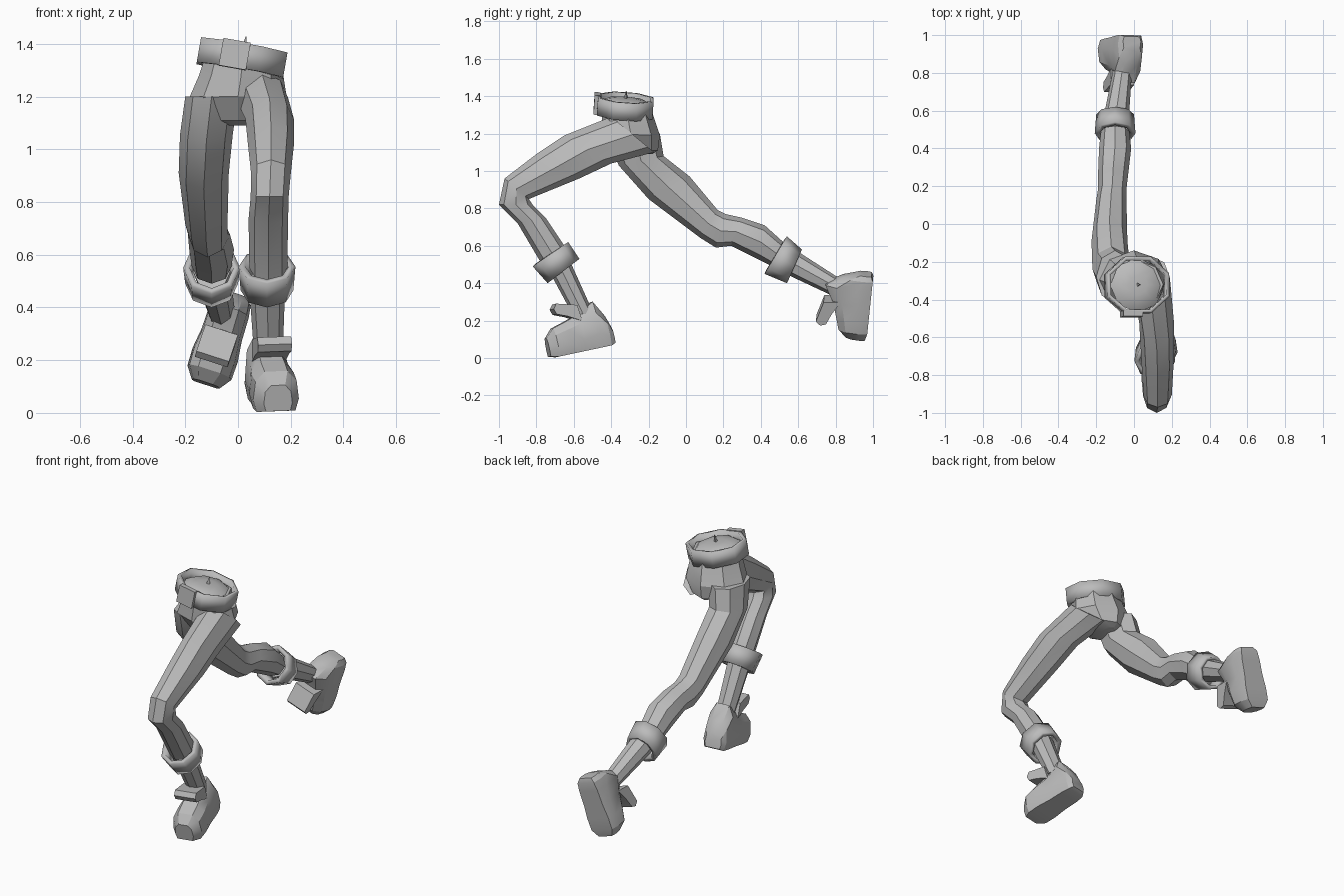
import bpy
import bmesh
from math import sin, cos, tau, radians
from mathutils import Matrix, Vector

default_cube = bpy.data.objects.get("Cube")
if default_cube:
    bpy.data.objects.remove(default_cube, do_unlink=True)

grey = bpy.data.materials.new("plain grey")
grey.use_nodes = True
grey.diffuse_color = (0.5, 0.5, 0.5, 1)
grey.node_tree.nodes["Principled BSDF"].inputs["Base Color"].default_value = grey.diffuse_color


def finish(name, mesh_builder, matrix=None, smooth_angle=28):
    """Turn a bmesh into a named, shaded object."""
    bmesh.ops.recalc_face_normals(mesh_builder, faces=mesh_builder.faces)
    if matrix:
        mesh_builder.transform(matrix)
    mesh = bpy.data.meshes.new(name)
    mesh_builder.to_mesh(mesh)
    mesh_builder.free()
    mesh.materials.append(grey)
    part = bpy.data.objects.new(name, mesh)
    bpy.context.collection.objects.link(part)
    bpy.ops.object.select_all(action="DESELECT")
    part.select_set(True)
    bpy.context.view_layer.objects.active = part
    bpy.ops.object.shade_smooth_by_angle(angle=radians(smooth_angle))
    return part


def skin(name, rings, capped=True, matrix=None, smooth_angle=28):
    """Join rings of points into a tube."""
    bm = bmesh.new()
    loops = [[bm.verts.new(point) for point in ring] for ring in rings]
    count = len(loops[0])
    for low, high in zip(loops, loops[1:]):
        for i in range(count):
            j = (i + 1) % count
            bm.faces.new((low[i], low[j], high[j], high[i]))
    if capped:
        bm.faces.new(loops[0])
        bm.faces.new(loops[-1])
    return finish(name, bm, matrix, smooth_angle)


def section(x, half_width, edge_a, edge_b, sides=8, turn=0.0):
    """Oval ring spanning two outline points in the side plane."""
    a, b = Vector((x, *edge_a)), Vector((x, *edge_b))
    middle, arm = (a + b) / 2, (a - b) / 2
    side = Vector((half_width, 0, 0))
    angles = [tau * (i + turn) / sides for i in range(sides)]
    return [middle + side * cos(t) + arm * sin(t) for t in angles]


def hollow(part, thickness):
    wall = part.modifiers.new("wall", "SOLIDIFY")
    wall.thickness = thickness
    wall.offset = -1


def limb(name, stations):
    return skin(name, [section(*station) for station in stations])


def cuff(name, stations):
    part = skin(name, [section(*station) for station in stations], capped=False, smooth_angle=15)
    hollow(part, 0.025)


# Trouser legs, as sections from hip to shin
limb("left_trouser_leg", [
    (.09, .1, (-.4, 1.29), (-.17, 1.1)),
    (.12, .092, (-.65, 1.19), (-.4, 1.04)),
    (.125, .088, (-.8, 1.09), (-.57, .96)),
    (.125, .075, (-.97, .96), (-.84, .85)),
    (.12, .072, (-1, .82), (-.82, .82)),
    (.115, .075, (-.9, .72), (-.75, .75)),
    (.115, .072, (-.77, .5), (-.65, .6)),
])
limb("right_trouser_leg", [
    (-.1, .1, (-.14, 1.2), (-.42, 1.2)),
    (-.12, .1, (-.12, 1.08), (-.36, 1.03)),
    (-.13, .095, (.02, .97), (-.2, .85)),
    (-.12, .08, (.17, .79), (.08, .64)),
    (-.115, .075, (.21, .77), (.16, .59)),
    (-.11, .08, (.3, .75), (.24, .6)),
    (-.1, .085, (.42, .71), (.38, .53)),
    (-.1, .075, (.52, .62), (.46, .49)),
])

# Ankles and turned-up cuffs
limb("left_ankle", [
    (.11, .07, (-.74, .48), (-.63, .54)),
    (.115, .055, (-.61, .24), (-.49, .23)),
])
limb("right_ankle", [
    (-.1, .07, (.55, .6), (.49, .47)),
    (-.06, .05, (.83, .42), (.81, .32)),
])
cuff("left_cuff", [
    (.11, .108, (-.82, .49), (-.63, .62)),
    (.11, .1, (-.74, .4), (-.57, .53)),
])
cuff("right_cuff", [
    (-.1, .108, (.54, .65), (.42, .45)),
    (-.1, .1, (.62, .58), (.54, .4)),
])

# Hips, waist down to the crotch
limb("hips", [
    (.015, .14, (-.19, 1.35), (-.45, 1.35)),
    (.012, .16, (-.17, 1.28), (-.45, 1.28)),
    (0, .185, (-.14, 1.19), (-.45, 1.2)),
    (0, .12, (-.15, 1.11), (-.39, 1.11)),
    (0, .04, (-.18, 1.09), (-.35, 1.09)),
])

# Tilted belt with buckle, and the closed waist inside it
tilt = Matrix.Translation((.015, -.325, 1.345)) @ Matrix.Rotation(radians(10), 4, "Y") \
    @ Matrix.Rotation(radians(-4), 4, "X")
belt = skin("belt", [section(0, .17, (.152, z), (-.152, z), turn=.5) for z in (-.045, .045)],
            capped=False, matrix=tilt, smooth_angle=15)
belt.data.transform(Matrix.Translation((.015, -.325, 1.345)) @ Matrix.Scale(1.06, 4)
                    @ Matrix.Translation((-.015, .325, -1.345)))
hollow(belt, 0.02)
skin("waist_top", [section(0, r, (r, z), (-r, z)) for r, z in ((.145, .01), (.11, .035), (.05, .045))],
     matrix=tilt)
skin("waist_spike", [section(0, r, (r, z), (-r, z), 3) for r, z in ((.015, .03), (.002, .085))],
     matrix=tilt)
buckle = bmesh.new()
bmesh.ops.create_cube(buckle, size=1)
bmesh.ops.scale(buckle, vec=(.105, .03, .105), verts=buckle.verts)
finish("belt_buckle", buckle, tilt @ Matrix.Translation((-.03, -.152, 0)))


def shoe_ring(y, w, bottom, top):
    """Flat-soled cross-section of a shoe."""
    half = [(.85, 0), (1, .3), (.9, .75), (.5, 1)]
    outline = half + [(-x, z) for x, z in reversed(half)]
    return [(x * w, y, bottom + (top - bottom) * z) for x, z in outline]


def shoe(side, place, pitch, yaw):
    matrix = (Matrix.Translation(place) @ Matrix.Rotation(radians(pitch), 4, "X")
              @ Matrix.Rotation(radians(yaw), 4, "Z"))
    profile = [
        (.175, .05, .01, .09),
        (.15, .07, 0, .16),
        (.1, .078, 0, .25),
        (.01, .08, 0, .2),
        (-.07, .09, 0, .175),
        (-.14, .088, 0, .155),
        (-.185, .055, .01, .11),
    ]
    skin(side + "_shoe", [shoe_ring(*cut) for cut in profile], matrix=matrix)
    # Flared tongue standing off the instep
    tongue = [(.02, .16), (-.05, .2), (-.11, .225), (-.12, .255), (-.1, .28), (.01, .25)]
    skin(side + "_shoe_tongue", [[(x, y, z) for y, z in tongue] for x in (-.065, .065)], matrix=matrix)


shoe("left", (.12, -.55, .035), 12, 10)
shoe("right", (-.065, .985, .28), 84, -18)
